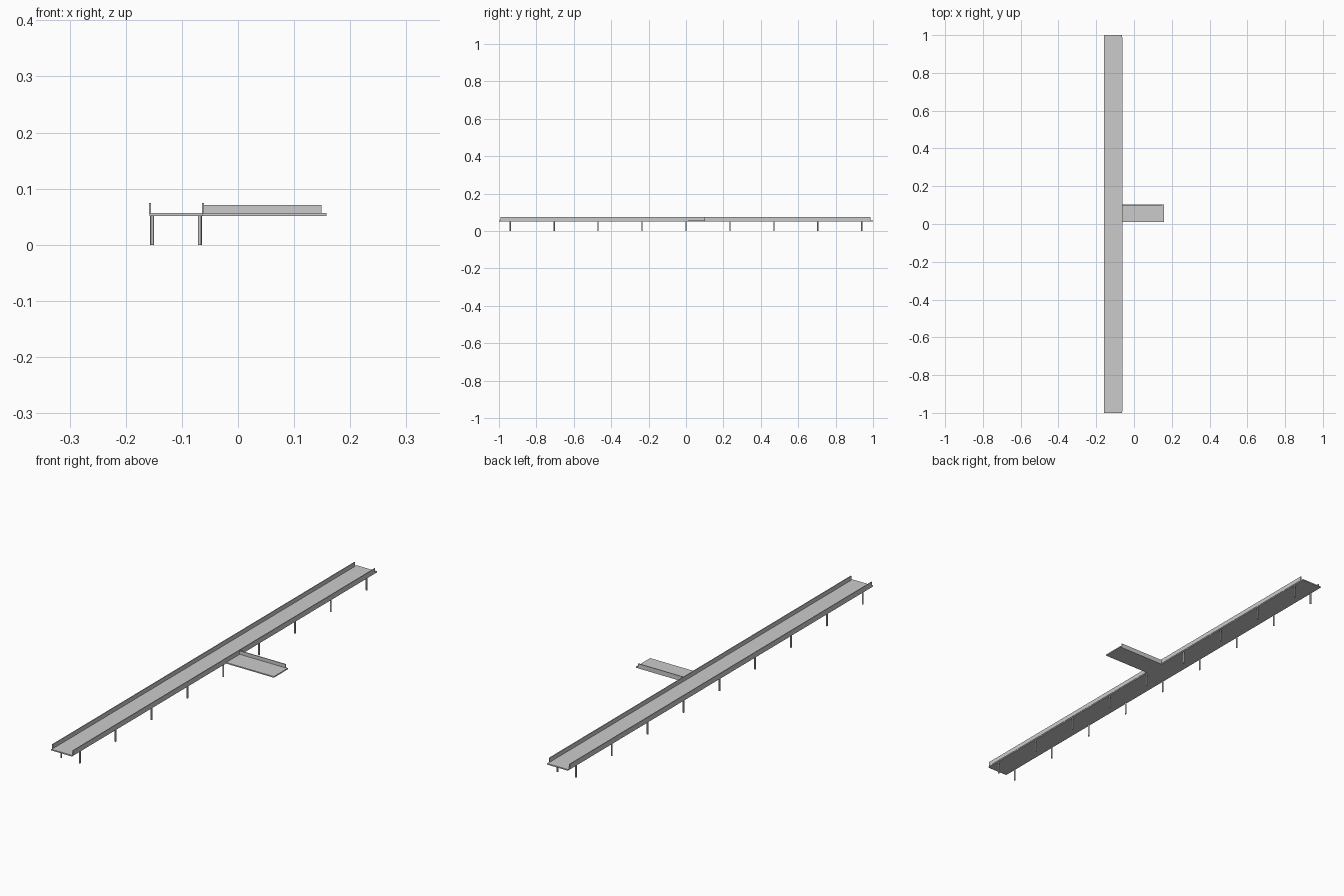
import bpy

if "Cube" in bpy.data.objects:
    bpy.data.objects.remove(bpy.data.objects["Cube"])

def box(name, x0, x1, y0, y1, z0, z1):
    bpy.ops.mesh.primitive_cube_add(size=1, location=((x0+x1)/2, (y0+y1)/2, (z0+z1)/2))
    o = bpy.context.object
    o.name = name
    o.scale = (x1-x0, y1-y0, z1-z0)
    return o

# Decks
box("main_deck", -0.1575, -0.0625, -1, 1, 0.0515, 0.0565)
box("side_deck", -0.0625, 0.1575, 0.01, 0.102, 0.0515, 0.0565)

# Low side walls
box("left_wall", -0.1585, -0.155, -0.993, 0.987, 0.0555, 0.074)
box("right_wall", -0.0645, -0.061, -0.993, 0.987, 0.0555, 0.074)
box("side_deck_wall", -0.061, 0.149, 0.0985, 0.102, 0.0555, 0.071)

# Two rows of round legs
for side, x in (("left", -0.153), ("right", -0.068)):
    for i in range(9):
        bpy.ops.mesh.primitive_cylinder_add(vertices=12, radius=0.0035, depth=0.0525,
                                            location=(x, (i-4)*0.235, 0.02625))
        o = bpy.context.object
        o.name = f"{side}_leg_{i+1}"
        bpy.ops.object.shade_smooth_by_angle()
